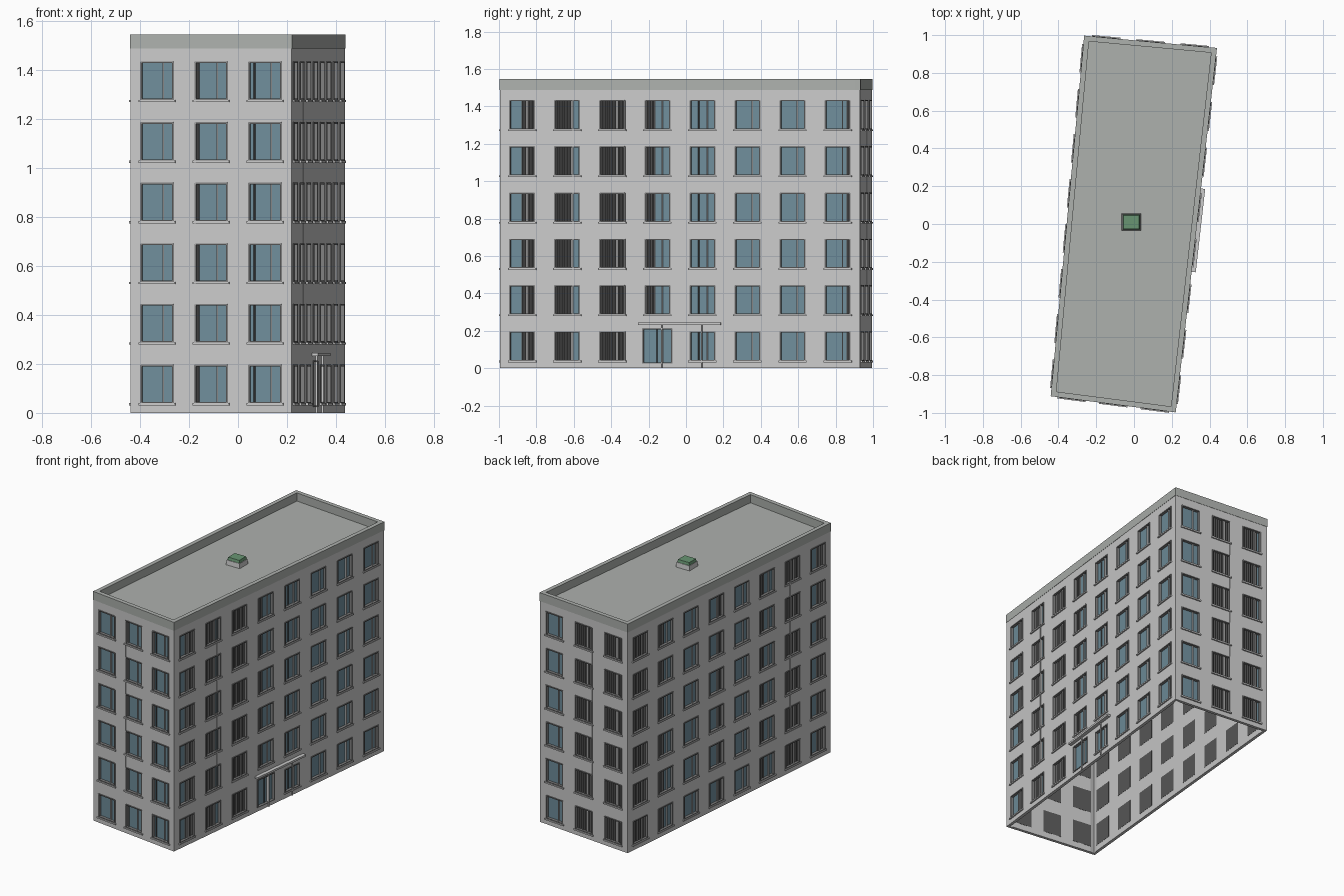
import bpy, bmesh, math, random
from mathutils import Matrix, Vector

if "Cube" in bpy.data.objects:
    bpy.data.objects.remove(bpy.data.objects["Cube"])

random.seed(4)
# plan corners, slightly out of square: front left, front right, back right, back left
CORNERS = [Vector(p) for p in ((-0.439, -0.910), (0.219, -0.995), (0.437, 0.930), (-0.262, 0.995))]
ROOF_Z, TOP_Z, ROWS = 1.49, 1.545, 6
WIN_W, WIN_H, Z0, STEP = 0.134, 0.155, 0.04, 0.2475
DOOR = (-0.20, -0.042, 0.025, 0.212)

def material(name, rgb):
    m = bpy.data.materials.new(name)
    m.diffuse_color = (*rgb, 1)
    m.use_nodes = True
    m.node_tree.nodes["Principled BSDF"].inputs["Base Color"].default_value = m.diffuse_color
    return m

GLASS = material("glass_blue", (0.16, 0.27, 0.33))
DARK = material("curtain_dark", (0.10, 0.10, 0.10))
FRAME = material("frame_grey", (0.22, 0.22, 0.22))
ROOF = material("roof_grey", (0.42, 0.44, 0.42))
GREEN = material("skylight_green", (0.14, 0.30, 0.17))

meshes = {}

def part(name):
    return meshes.setdefault(name, bmesh.new())

def box(name, m, u0, u1, d0, d1, z0, z1):
    """Box in wall space: u along the wall, d outward, z up."""
    c = Vector(((u0 + u1) / 2, -(d0 + d1) / 2, (z0 + z1) / 2))
    s = Matrix.Diagonal((u1 - u0, abs(d1 - d0), z1 - z0, 1))
    bmesh.ops.create_cube(part(name), size=1, matrix=m @ Matrix.Translation(c) @ s)

def quad(name, m, u0, u1, d, z0, z1, d_end=None):
    bm = part(name)
    e = d if d_end is None else d_end
    pts = [(u0, -d, z0), (u1, -e, z0), (u1, -e, z1), (u0, -d, z1)]
    bm.faces.new([bm.verts.new(m @ Vector(p)) for p in pts])

def pleats(m, u0, u1, z0, z1):
    """Zigzag hanging curtain."""
    n = max(2, round((u1 - u0) / 0.008))
    s = (u1 - u0) / n
    for i in range(n):
        a, b = (-0.009, -0.014) if i % 2 else (-0.014, -0.009)
        quad("curtains", m, u0 + i * s, u0 + (i + 1) * s, a, z0, z1, b)

def window(m, u0, u1, z0, z1, cover, sill=True):
    t = 0.005
    quad("window_glass", m, u0, u1, -0.015, z0, z1)
    box("window_backing", m, u0, u1, -0.021, -0.018, z0, z1)
    for a, b in ((u0 - 0.003, u0 + t), (u1 - t, u1 + 0.003)):
        box("window_frames", m, a, b, -0.018, 0.004, z0, z1)
    for a, b in ((z0, z0 + t), (z1 - t, z1 + 0.002)):
        box("window_frames", m, u0, u1, -0.018, 0.004, a, b)
    mid = u0 + (u1 - u0) * 0.66
    box("window_mullions", m, mid, mid + 0.006, -0.018, -0.006, z0, z1)
    if sill:
        box("window_sills", m, u0 - 0.009, u1 + 0.009, -0.005, 0.009, z0 - 0.009, z0)
    a, b = cover
    if b > a:
        w = u1 - u0 - 2 * t
        pleats(m, u0 + t + a * w, u0 + t + b * w, z0 + t, z1 - t)

# curtain cover per column, as a range across the window
COVER = {"front": [(0, 0), (0, .1), (.1, .16)],
         "right": [(.45, 1), (0, .75), (0, 1), (0, .4), (.3, .36), (0, 0), (0, 0), (.88, 1)],
         "back": [(0, 0), (0, 1), (0, .9)],
         "left": [(0, 1), (0, .5), (0, 0), (.6, 1), (0, 0), (0, .4), (0, 1), (.5, 1)]}
PIPE = {"front": -0.066, "right": -0.575, "back": 0.066, "left": 0.575}
walls = [("front", 3, 0.335), ("right", 8, 0.1252), ("back", 3, 0.335), ("left", 8, 0.1252)]

for k, (side, cols, pitch) in enumerate(walls):
    p, q = CORNERS[k], CORNERS[(k + 1) % 4]
    d, c = q - p, (p + q) / 2
    length = d.length
    half = length / 2
    m = Matrix.Translation((c.x, c.y, 0)) @ Matrix.Rotation(math.atan2(d.y, d.x), 4, 'Z')
    # windows and door
    openings = []
    for i in range(cols):
        u = (i - (cols - 1) / 2) * pitch * length
        for r in range(ROWS):
            z = Z0 + r * STEP
            rect = (u - WIN_W / 2, u + WIN_W / 2, z, z + WIN_H)
            cover = COVER[side][i]
            door = side == "right" and i == 3 and r == 0
            if door:
                rect, cover = DOOR, (.45, .5)
            openings.append(rect)
            window(m, *rect, cover, not door)
    # wall sheet with holes
    us = sorted({-half, half} | {o[j] for o in openings for j in (0, 1)})
    zs = sorted({0, ROOF_Z, DOOR[2], DOOR[3]} |
                {Z0 + r * STEP + h for r in range(ROWS) for h in (0, WIN_H)})
    for a, b in zip(us, us[1:]):
        for lo, hi in zip(zs, zs[1:]):
            x, y = (a + b) / 2, (lo + hi) / 2
            if not any(o[0] < x < o[1] and o[2] < y < o[3] for o in openings):
                quad("walls", m, a, b, 0, lo, hi)
    # parapet
    box("parapet", m, -half - 0.002, half + 0.002, -0.026, 0.002, ROOF_Z - 0.002, TOP_Z)
    # downpipe
    box("downpipes", m, PIPE[side] - 0.002, PIPE[side] + 0.002, 0, 0.005, 0.28, 1.43)
    # entrance canopy and posts
    if side == "right":
        box("entrance_canopy", m, -0.222, 0.222, 0, 0.024, 0.232, 0.245)
        for u in (-0.098, 0.118):
            box("canopy_posts", m, u - 0.003, u + 0.003, 0, 0.008, 0, 0.232)

# roof deck
mid = sum(CORNERS, Vector((0, 0))) / 4
bm = part("roof_deck")
ring = [mid + (p - mid) * 0.98 for p in CORNERS]
bm.faces.new([bm.verts.new((p.x, p.y, ROOF_Z)) for p in ring])

# skylight curb and lid
def taper(name, sx, sy, top, z0, z1):
    for v in bmesh.ops.create_cube(part(name), size=1)["verts"]:
        up = v.co.z > 0
        f = top if up else 1
        v.co = Vector((-0.014 + v.co.x * sx * f, 0.01 + v.co.y * sy * f, z1 if up else z0))

taper("skylight_curb", 0.102, 0.09, 0.94, ROOF_Z, 1.522)
taper("skylight_lid", 0.09, 0.078, 0.92, 1.522, 1.54)

mats = {"window_glass": GLASS, "curtains": DARK, "window_backing": DARK, "window_frames": FRAME,
        "roof_deck": ROOF, "parapet": ROOF, "skylight_lid": GREEN}
for name, bm in meshes.items():
    if name in ("walls", "curtains"):
        bmesh.ops.remove_doubles(bm, verts=bm.verts, dist=0.0002)
    me = bpy.data.meshes.new(name)
    bm.to_mesh(me)
    bm.free()
    ob = bpy.data.objects.new(name, me)
    bpy.context.collection.objects.link(ob)
    if name in mats:
        me.materials.append(mats[name])
    if name == "walls":
        mod = ob.modifiers.new("thickness", 'SOLIDIFY')
        mod.thickness, mod.offset = 0.02, -1
